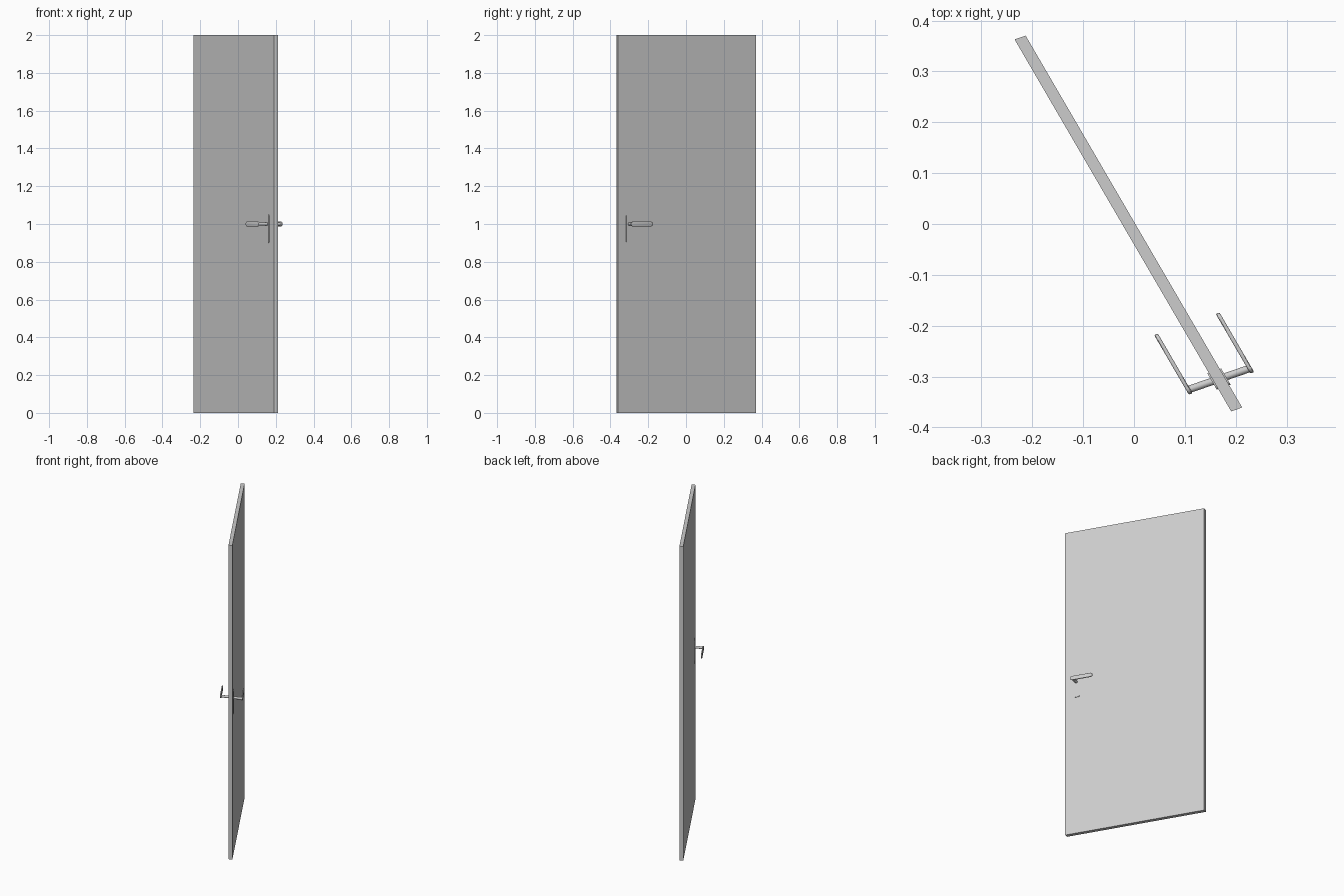
import bpy
import bmesh
from math import cos, sin, pi
from mathutils import Matrix, Vector

cube = bpy.data.objects.get("Cube")
if cube:
    bpy.data.objects.remove(cube)

# One flat grey for the leaf and its fittings
grey = bpy.data.materials.new("light_grey")
grey.use_nodes = True
colour = (0.604, 0.604, 0.604, 1)
grey.diffuse_color = colour
grey.node_tree.nodes["Principled BSDF"].inputs["Base Color"].default_value = colour

# Slightly skewed frame of the open door: along the leaf, through it, up
along = Vector((0.426, -0.7315, 0)).normalized()
through = Vector((0.0217, 0.0075, 0)).normalized()
FRAME = Matrix((along, through, (0, 0, 1))).transposed().to_4x4()
FRAME.translation = (-0.011, 0.001, 0)

HALF = 0.0115      # half the leaf thickness
SPINDLE = 0.354    # handle position along the leaf
HEIGHT = 1.0       # handle height


def finish(name, bm, smooth=False, bevel=0):
    """Place a part in the door frame and make it an object."""
    bmesh.ops.recalc_face_normals(bm, faces=bm.faces)
    if bevel:
        bmesh.ops.bevel(bm, geom=[e for e in bm.edges if e.calc_face_angle(0) > 1],
                        offset=bevel, segments=3, affect='EDGES', profile=0.5)
    bm.transform(FRAME)
    mesh = bpy.data.meshes.new(name)
    bm.to_mesh(mesh)
    bm.free()
    mesh.materials.append(grey)
    obj = bpy.data.objects.new(name, mesh)
    bpy.context.collection.objects.link(obj)
    if smooth:
        bpy.ops.object.select_all(action='DESELECT')
        obj.select_set(True)
        bpy.context.view_layer.objects.active = obj
        bpy.ops.object.shade_smooth_by_angle()


def rounded_slab(u0, u1, z0, z1, radius, t0, t1):
    """Rounded rectangle in the leaf plane, extruded through it."""
    bm = bmesh.new()
    corners = [(u1 - radius, z1 - radius), (u0 + radius, z1 - radius),
               (u0 + radius, z0 + radius), (u1 - radius, z0 + radius)]
    verts = []
    for i, (u, z) in enumerate(corners):
        for k in range(7):
            a = (i + k / 6) * pi / 2
            verts.append(bm.verts.new((u + radius * cos(a), t0, z + radius * sin(a))))
    face = bm.faces.new(verts)
    top = bmesh.ops.extrude_face_region(bm, geom=[face])["geom"]
    bmesh.ops.translate(bm, vec=(0, t1 - t0, 0),
                        verts=[v for v in top if isinstance(v, bmesh.types.BMVert)])
    bmesh.ops.remove_doubles(bm, verts=bm.verts, dist=0.00001)
    return bm


# Door leaf
bm = bmesh.new()
bmesh.ops.create_cube(bm, size=1)
bm.transform(Matrix.Translation((0, 0, 1)) @ Matrix.Diagonal((0.8465, 2 * HALF, 2, 1)))
finish("door_leaf", bm)

# Spindle running through the leaf to both levers
bm = bmesh.new()
bmesh.ops.create_cone(bm, cap_ends=True, segments=24, radius1=0.0075,
                      radius2=0.0075, depth=0.13)
bm.transform(Matrix.Translation((SPINDLE, 0, HEIGHT)) @ Matrix.Rotation(pi / 2, 4, 'X'))
finish("handle_spindle", bm, smooth=True)

# Backplate and lever on each face
for side, label in ((-1, "front"), (1, "back")):
    plate = rounded_slab(SPINDLE - 0.0185, SPINDLE + 0.0185, 0.9, 1.05, 0.008,
                         side * (HALF - 0.002), side * (HALF + 0.003))
    finish(label + "_backplate", plate, smooth=True)
    lever = rounded_slab(SPINDLE - 0.126, SPINDLE + 0.01, HEIGHT - 0.013, HEIGHT + 0.013,
                         0.0125, side * 0.06, side * 0.068)
    finish(label + "_lever", lever, smooth=True, bevel=0.003)
